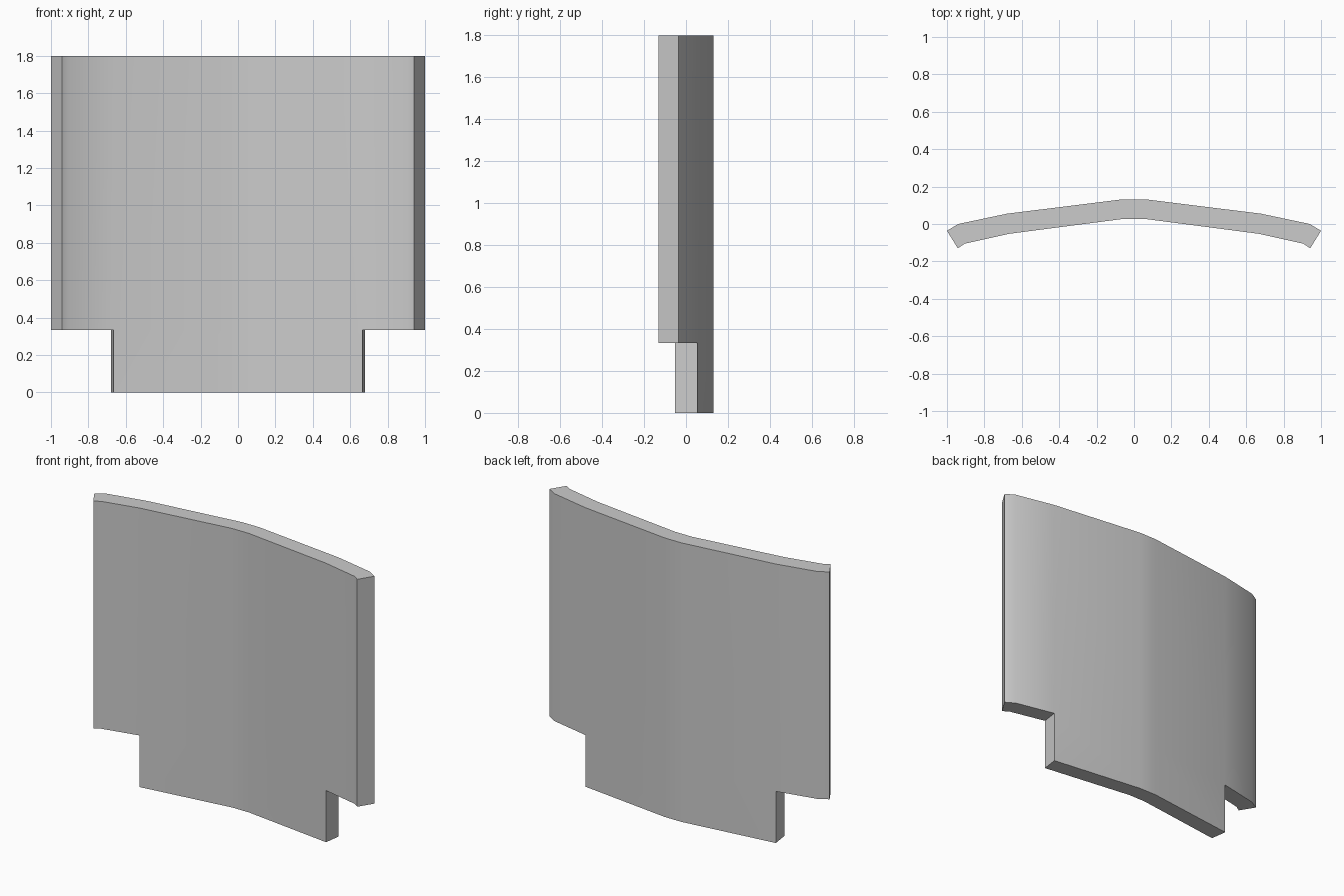
import bpy
import bmesh
import math

cube = bpy.data.objects.get("Cube")
if cube:
    bpy.data.objects.remove(cube, do_unlink=True)

# Right half of the bent panel in plan: (back point, front point) per column
HALF = [((0.06, 0.132), (0.06, 0.027)),
        ((0.68, 0.055), (0.665, -0.052)),
        ((0.94, 0.0), (0.905, -0.105)),
        ((1.0, -0.036), (0.942, -0.13))]
LEVELS = (0.0, 0.333, 1.8)


def mirrored(column):
    return tuple((-x, y) for x, y in column)


columns = [mirrored(c) for c in reversed(HALF)] + HALF
last = len(columns) - 1


def filled(i, k):
    """Top row spans the whole panel, bottom row only the narrow tab."""
    if not 0 <= i < last or not 0 <= k < 2:
        return False
    return k == 1 or 2 <= i < last - 2


# Panel with a lower tab, as one closed shell
bm = bmesh.new()
verts = {}


def vert(i, side, k):
    key = (i, side, k)
    if key not in verts:
        verts[key] = bm.verts.new((*columns[i][side], LEVELS[k]))
    return verts[key]


def face(*keys):
    bm.faces.new([vert(*key) for key in keys])


for i in range(last):
    for k in range(2):
        if not filled(i, k):
            continue
        for side in (0, 1):
            face((i, side, k), (i + 1, side, k), (i + 1, side, k + 1), (i, side, k + 1))
        for step in (0, 1):
            # Caps above and below, then end walls, wherever the shell is open
            if not filled(i, k - 1 + 2 * step):
                h = k + step
                face((i, 0, h), (i + 1, 0, h), (i + 1, 1, h), (i, 1, h))
            if not filled(i - 1 + 2 * step, k):
                c = i + step
                face((c, 0, k), (c, 1, k), (c, 1, k + 1), (c, 0, k + 1))
bmesh.ops.recalc_face_normals(bm, faces=bm.faces[:])

mesh = bpy.data.meshes.new("curved_panel")
bm.to_mesh(mesh)
bm.free()
panel = bpy.data.objects.new("curved_panel", mesh)
bpy.context.collection.objects.link(panel)

# Plain grey finish
grey = bpy.data.materials.new("light_grey")
grey.use_nodes = True
colour = (0.6, 0.6, 0.6, 1.0)
grey.diffuse_color = colour
grey.node_tree.nodes["Principled BSDF"].inputs["Base Color"].default_value = colour
mesh.materials.append(grey)

# Soft bends, crisp rims
bpy.ops.object.select_all(action="DESELECT")
panel.select_set(True)
bpy.context.view_layer.objects.active = panel
bpy.ops.object.shade_smooth_by_angle(angle=math.radians(35))
